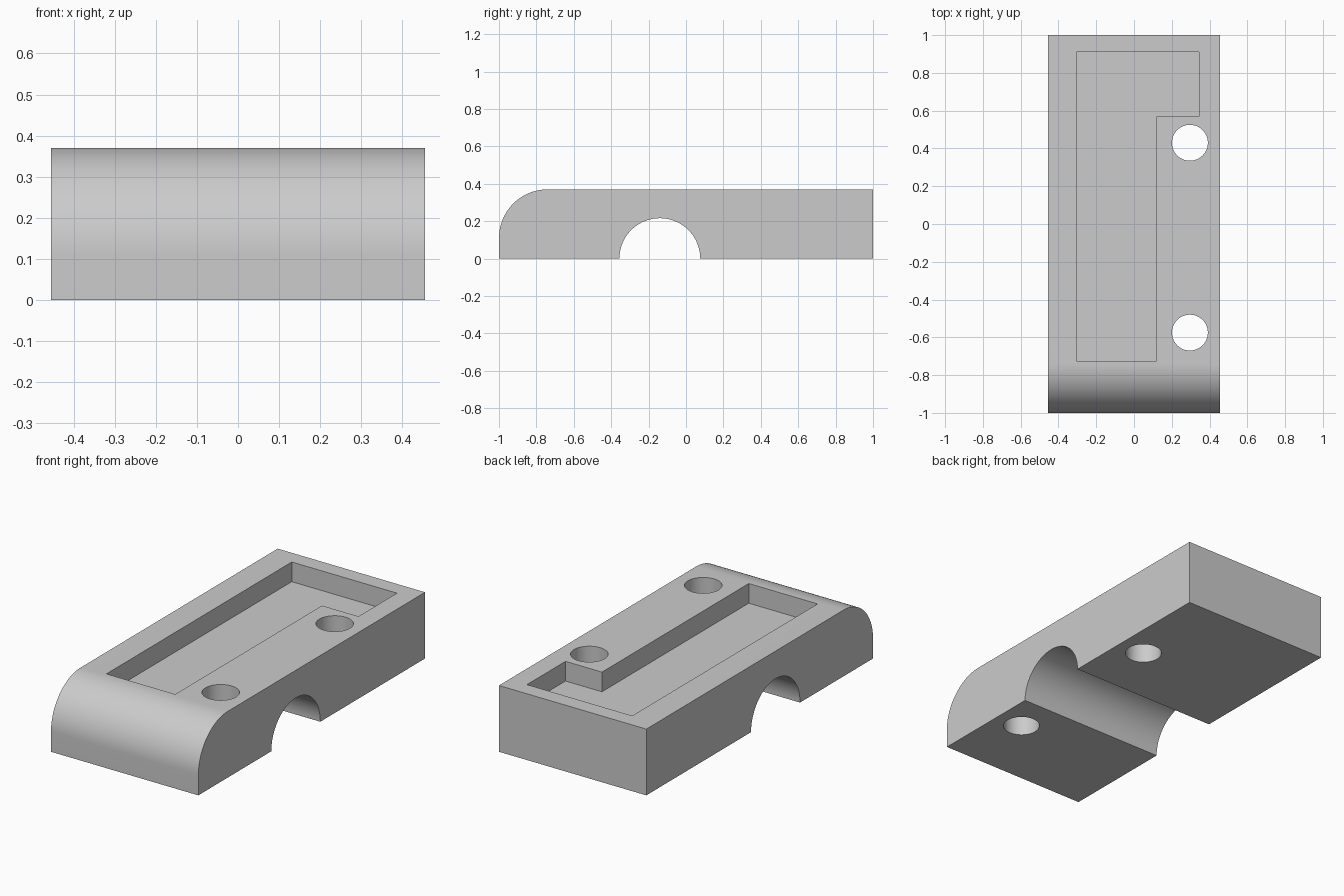
import bpy, math
from mathutils import Vector

cube = bpy.data.objects.get("Cube")
if cube:
    bpy.data.objects.remove(cube, do_unlink=True)

grey = bpy.data.materials.new("plain_grey")
grey.use_nodes = True
colour = (0.6, 0.6, 0.6, 1)
grey.diffuse_color = colour
grey.node_tree.nodes["Principled BSDF"].inputs["Base Color"].default_value = colour


def arc(cx, cy, r, start, end, steps):
    """Points along a circular arc, angles in degrees."""
    angles = [math.radians(start + (end - start) * i / steps) for i in range(steps + 1)]
    return [(cx + r * math.cos(a), cy + r * math.sin(a)) for a in angles]


def prism(name, outline, low, high, axis):
    """Extrude a closed outline along x (outline in y, z) or z (outline in x, y)."""
    n = len(outline)
    place = (lambda p, h: (h, *p)) if axis == "x" else (lambda p, h: (*p, h))
    verts = [place(p, h) for h in (low, high) for p in outline]
    faces = [tuple(reversed(range(n))), tuple(range(n, 2 * n))]
    faces += [(i, (i + 1) % n, (i + 1) % n + n, i + n) for i in range(n)]
    mesh = bpy.data.meshes.new(name)
    mesh.from_pydata(verts, [], faces)
    mesh.materials.append(grey)
    obj = bpy.data.objects.new(name, mesh)
    bpy.context.collection.objects.link(obj)
    return obj


HALF_W, HEIGHT, ROUND = 0.455, 0.37, 0.26

# Block with a rounded front top edge and an arched channel underneath
profile = [(1, 0), (1, HEIGHT)]
profile += arc(-1 + ROUND, HEIGHT - ROUND, ROUND, 90, 180, 24)
profile += [(-1, 0)] + arc(-0.14, 0, 0.216, 180, 0, 48)
body = prism("clamp_body", profile, -HALF_W, HALF_W, "x")

# Stepped pocket in the top, and two screw holes right through
pocket = [(-0.305, -0.725), (0.12, -0.725), (0.12, 0.57),
          (0.345, 0.57), (0.345, 0.91), (-0.305, 0.91)]
cutters = [prism("pocket_cutter", pocket, HEIGHT - 0.11, HEIGHT + 0.1, "z")]
for side, y in (("front", -0.575), ("back", 0.43)):
    ring = arc(0.296, y, 0.095, 0, 360, 48)[:-1]
    cutters.append(prism(side + "_hole_cutter", ring, -0.1, HEIGHT + 0.1, "z"))

bpy.ops.object.select_all(action="DESELECT")
body.select_set(True)
bpy.context.view_layer.objects.active = body
for cutter in cutters:
    cut = body.modifiers.new(cutter.name, "BOOLEAN")
    cut.operation = "DIFFERENCE"
    cut.solver = "EXACT"
    cut.object = cutter
    bpy.ops.object.modifier_apply(modifier=cut.name)
    bpy.data.objects.remove(cutter, do_unlink=True)

bpy.ops.object.shade_smooth_by_angle(angle=math.radians(30))
